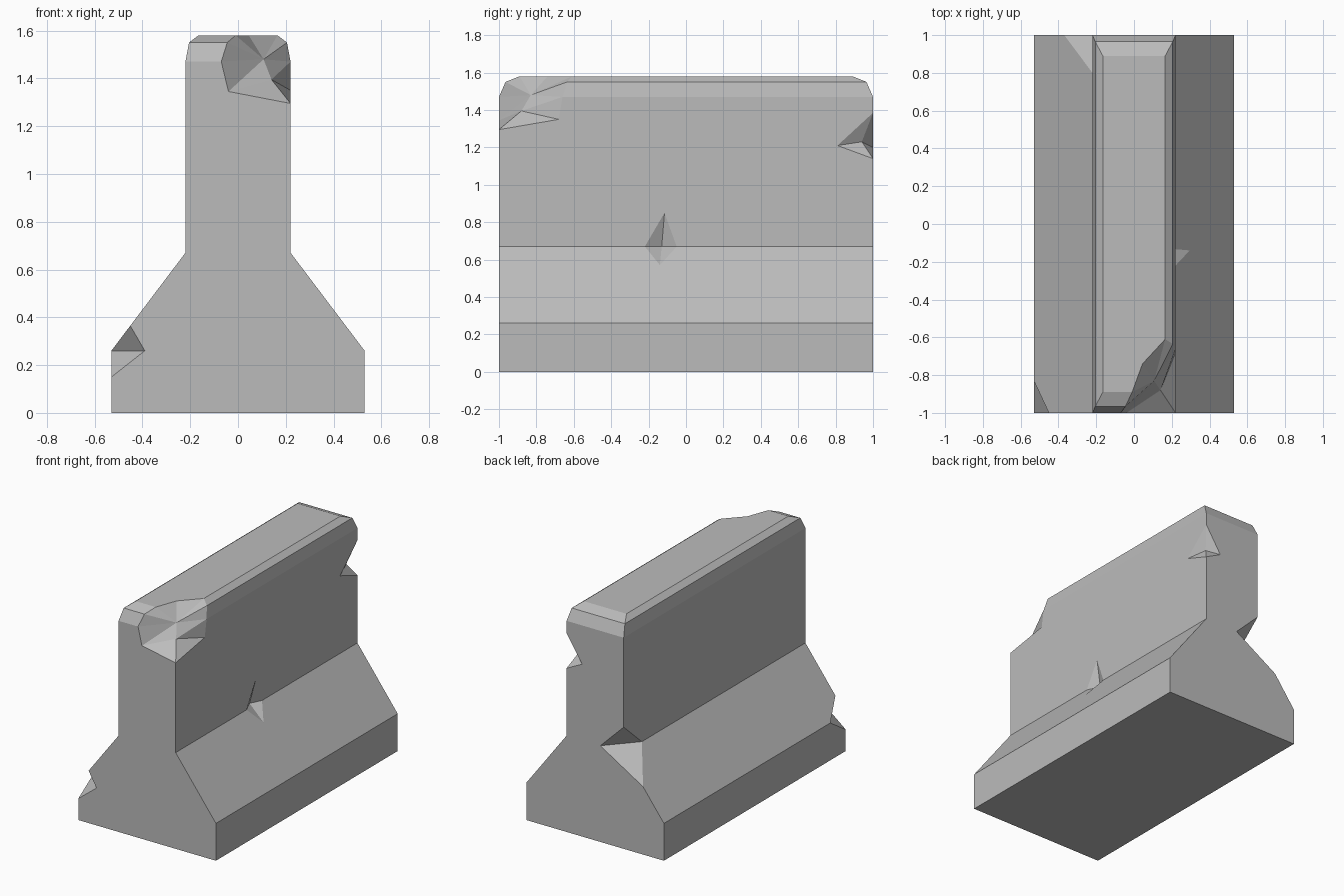
import bpy
import bmesh

cube = bpy.data.objects.get("Cube")
if cube:
    bpy.data.objects.remove(cube, do_unlink=True)

concrete = bpy.data.materials.new("concrete_grey")
concrete.use_nodes = True
grey = (0.5, 0.5, 0.5, 1)
concrete.diffuse_color = grey
concrete.node_tree.nodes["Principled BSDF"].inputs["Base Color"].default_value = grey


def make_object(name, bm):
    bmesh.ops.recalc_face_normals(bm, faces=bm.faces)
    mesh = bpy.data.meshes.new(name)
    bm.to_mesh(mesh)
    bm.free()
    mesh.materials.append(concrete)
    obj = bpy.data.objects.new(name, mesh)
    bpy.context.collection.objects.link(obj)
    return obj


def stacked_block(name, rings):
    """Loft rectangles given as (half width, half length, height)."""
    bm = bmesh.new()
    loops = [[bm.verts.new((sx * w, sy * l, z))
              for sx, sy in ((-1, -1), (1, -1), (1, 1), (-1, 1))]
             for w, l, z in rings]
    bm.faces.new(loops[0])
    bm.faces.new(loops[-1])
    for low, high in zip(loops, loops[1:]):
        for i in range(4):
            j = (i + 1) % 4
            bm.faces.new((low[i], low[j], high[j], high[i]))
    return make_object(name, bm)


def chip_cutter(rim, inner, outer, owners=None):
    """Closed wedge: rim on the surface, broken facets inside, apex outside.
    owners gives the inner point that each rim edge runs to."""
    bm = bmesh.new()
    ring = [bm.verts.new(p) for p in rim]
    deep = [bm.verts.new(p) for p in inner]
    apex = bm.verts.new(outer)
    owners = owners or [0] * len(ring)
    for i, v in enumerate(ring):
        nxt = ring[(i + 1) % len(ring)]
        bm.faces.new((v, nxt, apex))
        bm.faces.new((v, nxt, deep[owners[i]]))
        if owners[i] != owners[i - 1]:
            bm.faces.new((v, deep[owners[i]], deep[owners[i - 1]]))
    return make_object("chip_cutter", bm)


# Barrier body: foot, sloped skirt, wall and softened cap
barrier = stacked_block("barrier_body", [
    (0.53, 1, 0), (0.53, 1, 0.26), (0.22, 1, 0.67), (0.22, 1, 1.47),
    (0.205, 0.965, 1.55), (0.165, 0.89, 1.58)])

cutters = [
    # Large broken top corner at the front
    chip_cutter(
        [(0.22, -1, 1.295), (-0.04, -1, 1.345), (-0.07, -1, 1.47),
         (-0.045, -0.965, 1.55), (-0.01, -0.89, 1.58), (0.045, -0.74, 1.58),
         (0.165, -0.61, 1.58), (0.205, -0.635, 1.55), (0.22, -0.66, 1.47),
         (0.22, -0.68, 1.35)],
        [(0.14, -0.88, 1.395), (0.107, -0.83, 1.48)],
        (0.5, -1.3, 1.8), [0] + [1] * 7 + [0] * 2),
    # Nick on the front edge of the foot
    chip_cutter(
        [(-0.451, -1, 0.365), (-0.53, -0.83, 0.26), (-0.53, -1, 0.15), (-0.39, -1, 0.26)],
        [(-0.46, -0.915, 0.26)], (-0.7, -1.2, 0.35)),
    # Nick at the back where wall meets skirt
    chip_cutter(
        [(-0.22, 1, 0.847), (-0.22, 0.8, 0.67), (-0.37, 1, 0.472), (-0.04, 1, 0.67)],
        [(-0.13, 0.9, 0.67)], (-0.5, 1.2, 0.85)),
    # Nick on the back edge of the wall
    chip_cutter(
        [(0.22, 1, 1.385), (0.22, 0.81, 1.21), (0.22, 1, 1.14), (0.1, 1, 1.2)],
        [(0.175, 0.94, 1.23)], (0.4, 1.2, 1.25)),
    # Gouge in the middle of the skirt crease
    chip_cutter(
        [(0.22, -0.115, 0.85), (0.22, -0.22, 0.67), (0.296, -0.14, 0.57), (0.22, -0.05, 0.67)],
        [(0.18, -0.13, 0.67)], (0.5, -0.13, 0.85)),
]

# Cut the damage into the body, then discard the cutters
for cutter in cutters:
    cut = barrier.modifiers.new("chip", 'BOOLEAN')
    cut.operation = 'DIFFERENCE'
    cut.solver = 'EXACT'
    cut.object = cutter
bpy.context.view_layer.update()
graph = bpy.context.evaluated_depsgraph_get()
result = bpy.data.meshes.new_from_object(barrier.evaluated_get(graph))
barrier.modifiers.clear()
barrier.data = result
for cutter in cutters:
    bpy.data.objects.remove(cutter, do_unlink=True)
